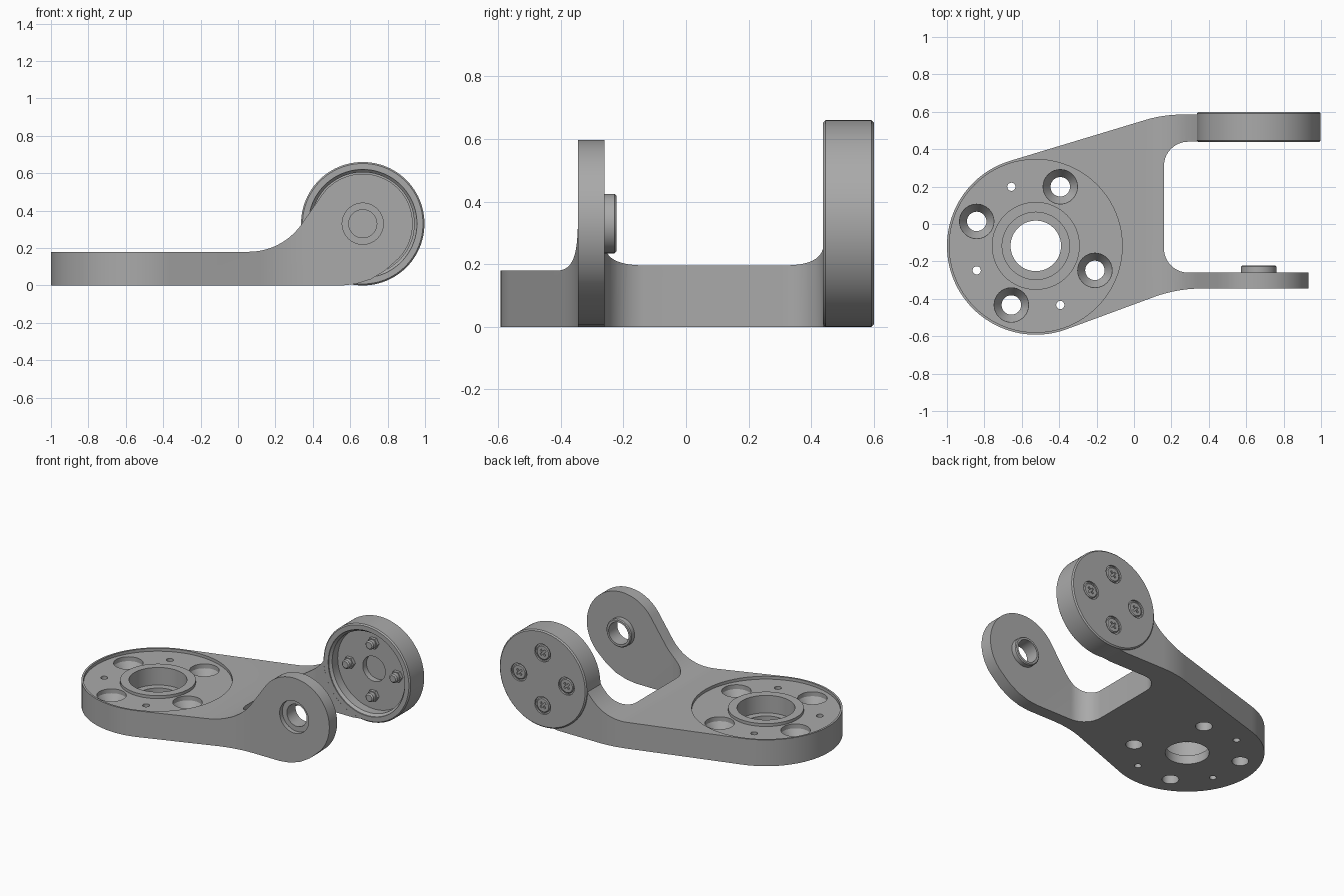
import bpy, bmesh, math
from mathutils import Vector, Matrix

if "Cube" in bpy.data.objects:
    bpy.data.objects.remove(bpy.data.objects["Cube"])

grey = bpy.data.materials.new("satin grey")
grey.use_nodes = True
grey.diffuse_color = (0.4, 0.4, 0.4, 1)
grey.node_tree.nodes["Principled BSDF"].inputs["Base Color"].default_value = (0.4, 0.4, 0.4, 1)

TURN = Matrix.Rotation(math.radians(-90), 4, 'X')   # local z becomes world +y
HUB = Vector((-0.525, -0.117, 0))                   # centre of the round base
PIVOT = Vector((0.667, 0, 0.33))                    # axis shared by both arms


def make(name, bm):
    bmesh.ops.recalc_face_normals(bm, faces=bm.faces)
    mesh = bpy.data.meshes.new(name)
    bm.to_mesh(mesh)
    bm.free()
    mesh.materials.append(grey)
    obj = bpy.data.objects.new(name, mesh)
    bpy.context.collection.objects.link(obj)
    return obj


def prism(name, points, start, end):
    """Extrude a closed outline given as 3D points from start to end."""
    bm = bmesh.new()
    low = [bm.verts.new(Vector(p) + start) for p in points]
    high = [bm.verts.new(Vector(p) + end) for p in points]
    bm.faces.new(low)
    bm.faces.new(high)
    for i in range(len(points)):
        j = (i + 1) % len(points)
        bm.faces.new((low[i], low[j], high[j], high[i]))
    return make(name, bm)


def lathe(name, profile, place, along_y=False, n=64):
    """Solid of revolution from (radius, height) pairs, capped at both ends."""
    bm = bmesh.new()
    rings = [[bm.verts.new((r * math.cos(math.tau * i / n), r * math.sin(math.tau * i / n), h))
              for i in range(n)] for r, h in profile]
    bm.faces.new(rings[0])
    bm.faces.new(rings[-1])
    for a, b in zip(rings, rings[1:]):
        for i in range(n):
            j = (i + 1) % n
            bm.faces.new((a[i], a[j], b[j], b[i]))
    bm.transform(Matrix.Translation(place) @ (TURN if along_y else Matrix()))
    return make(name, bm)


def combine(obj, tool, operation='DIFFERENCE'):
    tool.hide_render = True
    mod = obj.modifiers.new("combine", 'BOOLEAN')
    mod.operation, mod.solver, mod.object = operation, 'EXACT', tool
    bpy.context.view_layer.objects.active = obj
    bpy.ops.object.modifier_apply(modifier=mod.name)
    bpy.data.objects.remove(tool)


def arc(cx, cy, r, a, b, n):
    steps = [math.radians(a + (b - a) * i / n) for i in range(n + 1)]
    return [(cx + r * math.cos(t), cy + r * math.sin(t)) for t in steps]


def rounded(a, p, b, r, n=14):
    """Points of a fillet of radius r at corner p between a and b."""
    a, p, b = Vector(a), Vector(p), Vector(b)
    u, v = (a - p).normalized(), (b - p).normalized()
    half = u.angle(v) / 2
    c = p + (u + v).normalized() * r / math.sin(half)
    s, e = p + u * r / math.tan(half) - c, p + v * r / math.tan(half) - c
    t0 = math.atan2(s.y, s.x)
    sweep = (math.atan2(e.y, e.x) - t0 + math.pi) % math.tau - math.pi
    return [(c.x + r * math.cos(t0 + sweep * i / n), c.y + r * math.sin(t0 + sweep * i / n))
            for i in range(n + 1)]


# Plan outline: round base tapering into a fork
base = arc(HUB.x, HUB.y, 0.475, 106.7, 290, 60)
front_in, back_in = (0.16, -0.26), (0.16, 0.44)
plan = base
plan += rounded(base[-1], (0.23, -0.345), (1.1, -0.345), 0.74)
plan += [(1.1, -0.345), (1.1, -0.26)]
plan += rounded((1.1, -0.26), front_in, back_in, 0.13)
plan += rounded(front_in, back_in, (1.1, 0.44), 0.13)
plan += [(1.1, 0.44), (1.1, 0.585)]
plan += rounded((1.1, 0.585), (0.156, 0.585), base[0], 0.68)

# Side outline: flat plate sweeping up into a round arm end
eye = arc(PIVOT.x, PIVOT.z, 0.267, 145, -45, 48)
side = [(-1.1, 0), (-1.1, 0.18)]
side += rounded((-1.1, 0.18), (0.237, 0.18), eye[0], 0.345)
side += eye + [(0.785, 0.078), (0.71, 0.033), (0.63, 0.008), (0.56, 0)]

bracket = prism("bracket", [(x, y, 0) for x, y in plan], Vector((0, 0, -0.1)), Vector((0, 0, 1)))
side_tool = prism("side_tool", [(x, 0, z) for x, z in side], Vector((0, -1, 0)), Vector((0, 1, 0)))
combine(bracket, side_tool, 'INTERSECT')

# Thick round end of the back arm, hollowed on its inner side
back_disc = lathe("back_disc", [(0.322, 0.438), (0.33, 0.446), (0.33, 0.592), (0.322, 0.6)],
                  PIVOT, True, 96)
combine(bracket, back_disc, 'UNION')
combine(bracket, lathe("pocket", [(0.29, 0.4), (0.29, 0.445), (0.275, 0.46), (0.275, 0.52)],
                       PIVOT, True, 80))
combine(bracket, lathe("pocket_centre", [(0.085, 0.5), (0.085, 0.56)], PIVOT, True))

# Shallow round recess in the base with a raised collar and stepped bore
recess = lathe("recess", [(0.462, 0.16), (0.462, 0.3)], HUB, n=96)
combine(recess, lathe("collar", [(0.235, 0.1), (0.235, 0.175), (0.235, 0.4)], HUB))
combine(bracket, recess)
combine(bracket, lathe("bore", [(0.135, -0.1), (0.135, 0.06), (0.18, 0.06), (0.18, 0.3)], HUB))

# Countersunk mounting holes and small pin holes around the hub
for k in range(4):
    a = math.radians(67.5 + 90 * k)
    spot = HUB + Vector((math.cos(a), math.sin(a), 0)) * 0.342
    combine(bracket, lathe("mount_hole", [(0.052, -0.1), (0.052, 0.07), (0.092, 0.13), (0.092, 0.3)],
                           spot, n=32))
    if k < 3:
        a += math.radians(45)
        spot = HUB + Vector((math.cos(a), math.sin(a), 0)) * 0.342
        combine(bracket, lathe("pin_hole", [(0.022, -0.1), (0.022, 0.3)], spot, n=20))

# Bushing seat in the front arm
combine(bracket, lathe("seat", [(0.11, -0.4), (0.11, -0.315), (0.09, -0.315), (0.09, -0.2)], PIVOT, True))

bushing = lathe("bushing", [(0.108, -0.316), (0.108, -0.305), (0.095, -0.305), (0.095, -0.228),
                            (0.089, -0.222)], PIVOT, True)
combine(bushing, lathe("bushing_hole", [(0.075, -0.4), (0.075, -0.1)], PIVOT, True))
parts = [bracket, bushing]

# Four cross-head screws through the back disc
for k in range(4):
    a = math.radians(90 * k)
    spot = PIVOT + Vector((math.cos(a), 0, math.sin(a))) * 0.18
    combine(bracket, lathe("screw_seat", [(0.06, 0.588), (0.06, 0.7)], spot, True, 32))
    screw = lathe("screw_%d" % (k + 1), [(0.022, 0.465), (0.03, 0.473), (0.03, 0.57), (0.05, 0.585),
                                         (0.05, 0.592), (0.044, 0.597)], spot, True, 32)
    for size in ((0.05, 0.03, 0.013), (0.013, 0.03, 0.05)):
        bm = bmesh.new()
        bmesh.ops.create_cube(bm, size=1)
        bm.transform(Matrix.Translation(spot + Vector((0, 0.6, 0))) @ Matrix.Rotation(math.radians(45), 4, 'Y')
                     @ Matrix.Diagonal((*size, 1)))
        combine(screw, make("slot", bm))
    # Nut holding the screw in the pocket
    nut = lathe("nut_%d" % (k + 1), [(0.04, 0.498), (0.04, 0.525)], spot, True, 6)
    parts += [screw, nut]

bpy.ops.object.select_all(action='DESELECT')
for part in parts:
    part.select_set(True)
bpy.context.view_layer.objects.active = bracket
bpy.ops.object.shade_smooth_by_angle(angle=math.radians(25))
